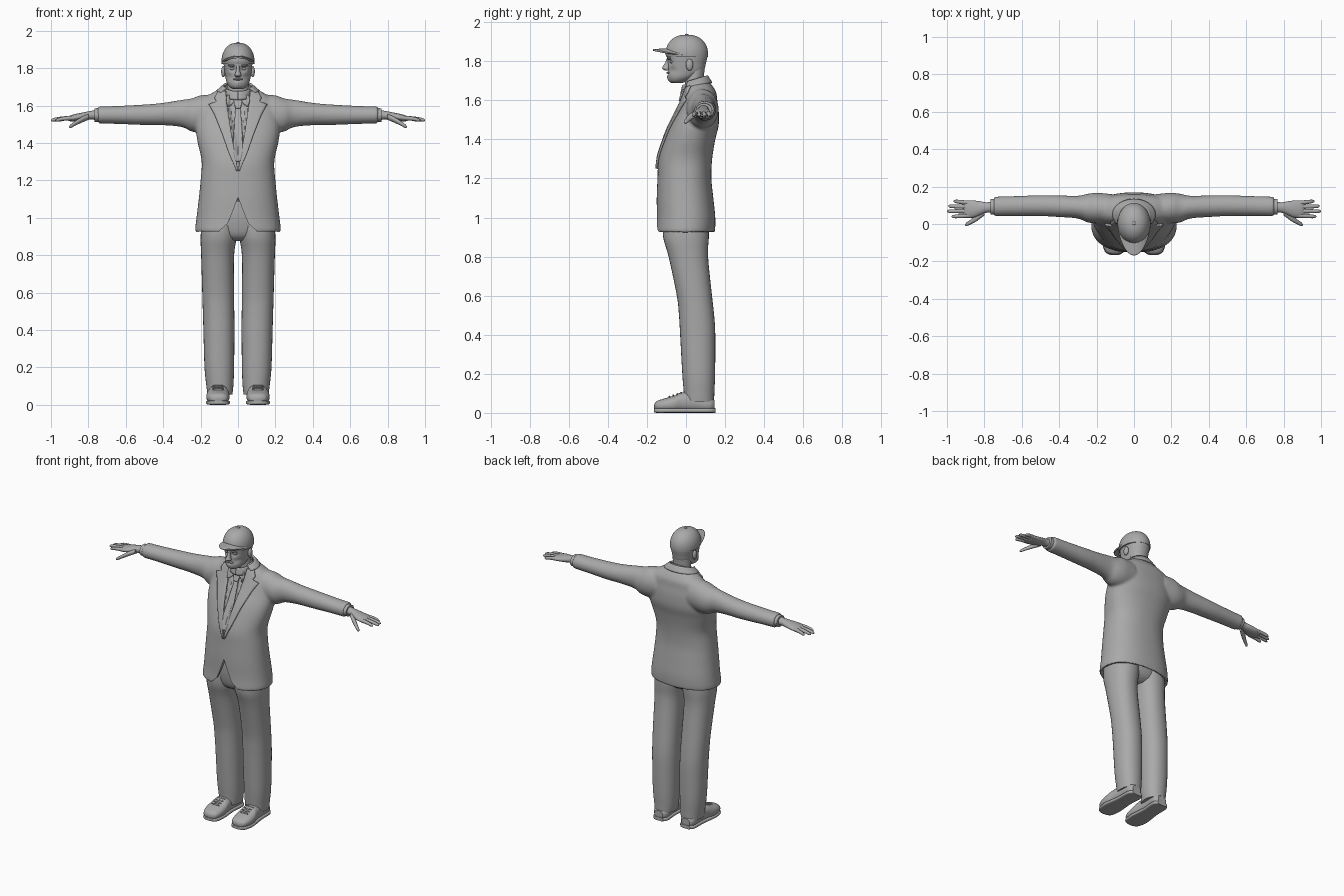
import bpy, bmesh, math
from mathutils import Vector
from mathutils.bvhtree import BVHTree

if "Cube" in bpy.data.objects:
    bpy.data.objects.remove(bpy.data.objects["Cube"])

grey = bpy.data.materials.new("plain_grey")
grey.use_nodes = True
grey.diffuse_color = (0.4, 0.4, 0.4, 1)
grey.node_tree.nodes["Principled BSDF"].inputs["Base Color"].default_value = (0.4, 0.4, 0.4, 1)
parts = []


def finish(name, bm, mirror=False):
    bmesh.ops.recalc_face_normals(bm, faces=bm.faces)
    mesh = bpy.data.meshes.new(name)
    bm.to_mesh(mesh)
    bm.free()
    ob = bpy.data.objects.new(name, mesh)
    bpy.context.collection.objects.link(ob)
    mesh.materials.append(grey)
    if mirror:
        ob.modifiers.new("mirror", "MIRROR")
    parts.append(ob)
    return ob


def catmull(a, b, c, d, t):
    return [0.5 * (2 * q + (r - p) * t + (2 * p - 5 * q + 4 * r - s) * t * t
                   + (3 * q - p - 3 * r + s) * t ** 3) for p, q, r, s in zip(a, b, c, d)]


def loft(name, axis, sections, e=2.0, n=32, steps=4, mirror=False):
    """Closed skin over rings (position, centre a, centre b, radius a, radius b)."""
    k, last = [], len(sections) - 1
    for i in range(last):
        four = [sections[min(max(j, 0), last)] for j in range(i - 1, i + 3)]
        k += [catmull(*four, s / steps) for s in range(steps)]
    k.append(sections[-1])
    bm, rings = bmesh.new(), []
    for p, ca, cb, ra, rb in k:
        ring = []
        for i in range(n):
            c, s = math.cos(math.tau * i / n), math.sin(math.tau * i / n)
            a = ca + ra * math.copysign(abs(c) ** (2 / e), c)
            b = cb + rb * math.copysign(abs(s) ** (2 / e), s)
            ring.append(bm.verts.new({"x": (p, a, b), "y": (a, p, b), "z": (a, b, p)}[axis]))
        rings.append(ring)
    for r, q in zip(rings, rings[1:]):
        for i in range(n):
            bm.faces.new((r[i], r[(i + 1) % n], q[(i + 1) % n], q[i]))
    bm.faces.new(rings[0])
    bm.faces.new(rings[-1])
    return finish(name, bm, mirror)


def sheet(name, f, nu, nv, thick, mirror=False):
    bm = bmesh.new()
    g = [[bm.verts.new(f(i / nu, j / nv)) for j in range(nv + 1)] for i in range(nu + 1)]
    for i in range(nu):
        for j in range(nv):
            bm.faces.new((g[i][j], g[i + 1][j], g[i + 1][j + 1], g[i][j + 1]))
    ob = finish(name, bm, mirror)
    solid = ob.modifiers.new("thickness", "SOLIDIFY")
    solid.thickness, solid.offset = thick, 0
    return ob


def ball(name, centre, size, mirror=False):
    bm = bmesh.new()
    bmesh.ops.create_uvsphere(bm, u_segments=20, v_segments=12, radius=1)
    for v in bm.verts:
        v.co = Vector(centre) + v.co * Vector(size)
    return finish(name, bm, mirror)


def apply_modifiers(ob):
    bpy.context.view_layer.objects.active = ob
    for m in list(ob.modifiers):
        bpy.ops.object.modifier_apply(modifier=m.name)


# Jacket: torso and sleeves fused into one smooth skin
jacket = loft("jacket", "z", [
    (1.1, 0, -.008, .185, .115), (.96, 0, -.005, .2, .132), (.925, 0, -.003, .215, .142),
    (.93, 0, -.003, .229, .151), (1.0, 0, 0, .222, .15), (1.1, 0, -.005, .21, .145),
    (1.2, 0, -.008, .2, .138), (1.3, 0, -.003, .194, .137), (1.4, 0, .02, .215, .13),
    (1.47, 0, .042, .225, .125), (1.54, 0, .06, .22, .108), (1.6, 0, .07, .21, .09),
    (1.64, 0, .075, .18, .08), (1.675, 0, .07, .125, .065), (1.7, 0, .062, .08, .05)], e=2.3, n=64)
sleeves = loft("sleeves", "x", [
    (.12, .08, 1.56, .08, .1), (.2, .085, 1.555, .082, .1), (.25, .085, 1.55, .076, .088),
    (.3, .09, 1.558, .061, .073), (.4, .095, 1.555, .058, .06), (.5, .098, 1.551, .056, .055),
    (.65, .096, 1.55, .053, .048), (.75, .094, 1.55, .052, .046)], mirror=True)
apply_modifiers(sleeves)
parts.remove(sleeves)
bpy.ops.object.select_all(action="DESELECT")
sleeves.select_set(True)
jacket.select_set(True)
bpy.context.view_layer.objects.active = jacket
bpy.ops.object.join()
remesh = jacket.modifiers.new("fuse", "REMESH")
remesh.mode, remesh.voxel_size = "VOXEL", .008
soft = jacket.modifiers.new("soften", "SMOOTH")
soft.factor, soft.iterations = .5, 6

# Cutaway below the front button
bm = bmesh.new()
half = [(.03, 1.03), (.055, .97), (.1, .93), (.1, .9)]
outline = [(0, 1.11)] + half + [(-x, z) for x, z in reversed(half)]
base = bm.faces.new([bm.verts.new((x, -.3, z)) for x, z in outline])
ext = bmesh.ops.extrude_face_region(bm, geom=[base])["geom"]
bmesh.ops.translate(bm, vec=(0, .21, 0), verts=[v for v in ext if isinstance(v, bmesh.types.BMVert)])
cutter = finish("hem_cutter", bm)
parts.remove(cutter)
cut = jacket.modifiers.new("cutaway", "BOOLEAN")
cut.operation, cut.object = "DIFFERENCE", cutter
apply_modifiers(jacket)
bpy.data.objects.remove(cutter)

# Shirt front sunk into the jacket opening
for v in jacket.data.vertices:
    if v.co.y < .05 and v.co.z > 1.27:
        inside = .055 * min((v.co.z - 1.27) / .33, 1) - abs(v.co.x)
        v.co.y += .018 * min(max(inside / .012, 0), 1)
bm = bmesh.new()
bm.from_mesh(jacket.data)
surface = BVHTree.FromBMesh(bm)
bm.free()


def plate(name, rows, lift, thick, mirror=False):
    """Panel laid on the jacket front; rows are (height, inner x, outer x)."""
    def point(u, v):
        t = u * (len(rows) - 1)
        i = min(int(t), len(rows) - 2)
        z, a, b = [p + (q - p) * (t - i) for p, q in zip(rows[i], rows[i + 1])]
        x = a + (b - a) * v
        hit = surface.ray_cast(Vector((x, -1, z)), Vector((0, 1, 0)))[0]
        return x, (hit.y if hit else .03) - lift, z
    return sheet(name, point, (len(rows) - 1) * 4, 6, thick, mirror)


plate("lapels", [(1.25, 0, .008), (1.35, .018, .05), (1.45, .035, .085), (1.55, .05, .125),
                 (1.605, .058, .155), (1.62, .06, .115), (1.64, .062, .125), (1.675, .064, .105)],
      .006, .012, True)
plate("tie", [(1.3, -.012, .012), (1.36, -.026, .026), (1.5, -.02, .02), (1.59, -.013, .013)], .008, .01)
plate("tie_knot", [(1.585, -.013, .013), (1.61, -.02, .02), (1.635, -.02, .02)], .016, .014)
plate("shirt_collar_points", [(1.655, .003, .06), (1.625, .016, .062), (1.597, .045, .055)], .018, .008, True)


def band(name, low, high, sweep, thick):
    """Collar around the neck; edges are (x radius, y radius, centre y, height, tilt)."""
    def point(u, v):
        a = math.radians(sweep) * (2 * u - 1)
        rx, ry, cy, z, tilt = [p + (q - p) * v for p, q in zip(low, high)]
        return rx * math.sin(a), cy + ry * math.cos(a), z + tilt * math.cos(a)
    return sheet(name, point, 40, 4, thick)


band("jacket_collar", (.112, .08, .05, 1.676, .012), (.076, .062, .045, 1.705, .02), 125, .012)
band("shirt_collar", (.07, .066, .04, 1.65, .02), (.065, .056, .04, 1.7, .024), 180, .008)

# Trousers
loft("trouser_legs", "z", [
    (.055, .097, .067, .066, .077), (.1, .097, .067, .072, .078), (.2, .1, .065, .079, .084),
    (.4, .102, .06, .083, .09), (.5, .104, .054, .084, .09), (.6, .106, .043, .085, .09),
    (.8, .109, .012, .088, .101), (.9, .103, 0, .097, .117), (1.0, .095, 0, .095, .118)],
    e=2.2, mirror=True)
loft("trouser_seat", "z", [(.875, 0, 0, .05, .06), (.91, 0, 0, .14, .1), (1.0, 0, 0, .185, .118),
                           (1.09, 0, 0, .175, .118)], e=2.4)

# Shoes with soles and laces
loft("shoes", "y", [
    (-.163, .105, .033, .015, .01), (-.15, .105, .036, .045, .024), (-.11, .107, .04, .06, .034),
    (-.06, .107, .046, .062, .042), (-.02, .105, .055, .055, .05), (.05, .103, .055, .05, .05),
    (.12, .1, .045, .05, .04), (.147, .1, .04, .03, .025)], e=2.4, mirror=True)
loft("soles", "y", [
    (-.165, .105, .014, .025, .01), (-.145, .105, .012, .052, .012), (-.08, .107, .012, .064, .012),
    (.03, .104, .012, .053, .012), (.12, .1, .012, .054, .012), (.15, .1, .012, .035, .012)],
    e=4, mirror=True)
for i in range(4):
    ball("shoe_lace", (.106, -.085 + .02 * i, .082 + .0065 * i), (.03, .005, .006), True)

# Cuffs and hands
loft("shirt_cuffs", "x", [(.73, .092, 1.55, .043, .038), (.768, .092, 1.549, .042, .036)], mirror=True)
loft("palms", "x", [
    (.75, .09, 1.55, .03, .027), (.79, .088, 1.548, .028, .023), (.82, .085, 1.543, .036, .022),
    (.86, .08, 1.537, .046, .02), (.895, .08, 1.532, .046, .016), (.912, .08, 1.53, .04, .009)],
    n=24, mirror=True)
for name, root, tip, end in (("index", .045, .04, .975), ("middle", .069, .068, 1.0),
                             ("ring", .092, .095, .993), ("little", .113, .121, .965)):
    loft(name + "_fingers", "x", [
        (.88, root, 1.534, .012, .012), ((.88 + end) / 2, (root + tip) / 2, 1.531, .011, .011),
        (end - .012, tip, 1.524, .009, .009), (end, tip, 1.521, .003, .003)], n=12, mirror=True)
loft("thumbs", "x", [(.8, .066, 1.54, .02, .016), (.84, .034, 1.522, .018, .015),
                     (.875, .01, 1.502, .013, .012), (.895, -.001, 1.49, .01, .01),
                     (.903, -.005, 1.486, .003, .003)], n=12, mirror=True)

# Neck and head, with the face pushed into shape
loft("neck", "z", [(1.6, 0, .045, .066, .055), (1.68, 0, .042, .06, .048), (1.76, 0, .045, .058, .05)])
head = loft("head", "z", [
    (1.688, 0, -.045, .025, .026), (1.7, 0, -.038, .045, .046), (1.72, 0, -.02, .059, .071),
    (1.75, 0, 0, .067, .09), (1.79, 0, .005, .073, .097), (1.83, 0, .008, .077, .102),
    (1.87, 0, .008, .074, .098)], e=2.2, n=80, steps=8)
for x, z, radius, push in ((.03, 1.797, .016, .012), (-.03, 1.797, .016, .012), (0, 1.725, .012, -.005),
                           (0, 1.735, .008, .005), (0, 1.703, .018, -.006), (.045, 1.755, .016, .006),
                           (-.045, 1.755, .016, .006), (0, 1.818, .03, -.004)):
    for v in head.data.vertices:
        if v.co.y < -.02:
            v.co.y += push * math.exp(-((v.co.x - x) ** 2 + (v.co.z - z) ** 2) / radius ** 2)
loft("nose", "z", [(1.752, 0, -.094, .012, .012), (1.763, 0, -.102, .018, .02), (1.775, 0, -.1, .013, .018),
                   (1.795, 0, -.094, .009, .012), (1.815, 0, -.09, .009, .009)], n=20)
ball("eyes", (.03, -.071, 1.797), (.014, .012, .008), True)
ball("brows", (.032, -.086, 1.815), (.022, .009, .006), True)
ball("moustache", (0, -.09, 1.741), (.028, .01, .006))
ball("ears", (.078, .018, 1.782), (.012, .019, .03), True)

# Cap
arc = [math.radians(a) for a in range(0, 90, 11)]
crown = [(1.838 + .098 * math.sin(a), 0, .004, .088 * math.cos(a) ** .85, .109 * math.cos(a) ** .85)
         for a in arc]
loft("cap_crown", "z", [(1.822, 0, .006, .087, .106)] + crown, n=48)
ball("cap_button", (0, .004, 1.936), (.009, .009, .005))


def brim(u, v):
    a = math.radians(80) * (2 * u - 1)
    s, c = math.sin(a), math.cos(a)
    return .084 * s, .002 - (.1 + .07 * v * c ** .7) * c, 1.862 - .026 * s * s - .004 * v


sheet("cap_brim", brim, 32, 8, .009)

# Smooth shading with crisp edges
bpy.ops.object.select_all(action="DESELECT")
for ob in parts:
    ob.select_set(True)
bpy.context.view_layer.objects.active = jacket
bpy.ops.object.shade_smooth_by_angle(angle=math.radians(40))
